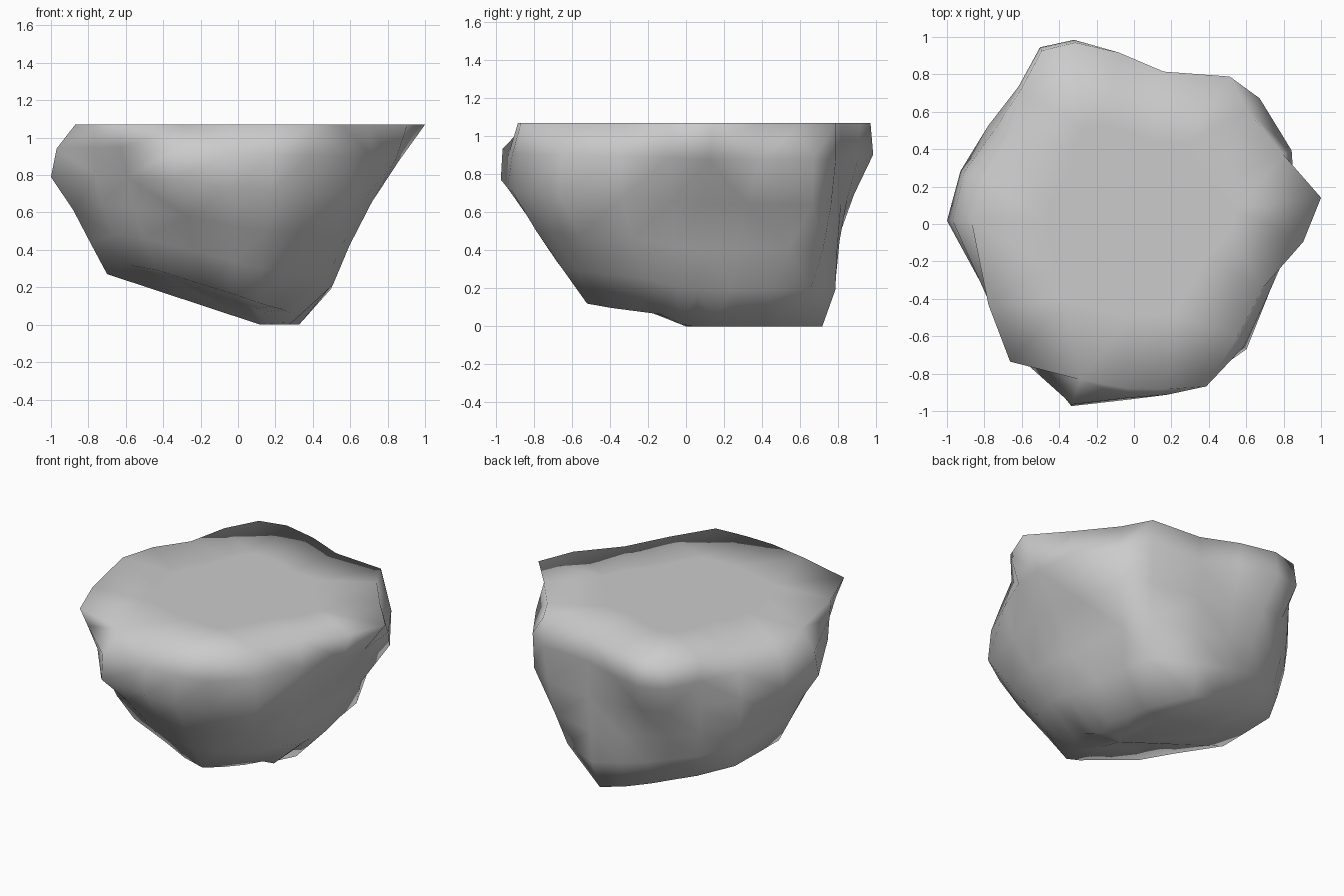
import bpy, bmesh
from math import radians, cos, sin

TOP = 1.07
LEVELS = [1, .82, .6, .38, .18, 0]      # height fractions, rim down to base

# angle around the rock: radius at each level
SPOKES = {
    8:   (1.01, .87, .71, .59, .49, .27),
    25:  (.88, .93, .76, .62, .55, .36),
    45:  (.86, .95, .94, .76, .64, .40),
    57:  (.94, .94, .91, .86, .78, .48),
    79:  (.83, .83, .83, .81, .80, .73),
    95:  (.92, .91, .85, .81, .79, .72),
    108: (1.02, 1.035, .93, .85, .81, .73),
    118: (1.05, 1.07, .98, .90, .82, .74),
    130: (.94, .96, .95, .91, .87, .79),
    146: (.80, .90, .94, .92, .88, .83),
    163: (.84, .95, .97, .89, .80, .73),
    179: (.87, .97, 1.0, .88, .79, .70),
    209: (.89, .88, .87, .83, .76, .66),
    228: (.99, .94, .88, .83, .76, .65),
    251: (.88, 1.02, 1.03, .84, .69, .54),
    268: (.88, .93, .94, .80, .68, .54),
    281: (.90, .93, .93, .80, .66, .53),
    294: (.95, .95, .91, .78, .61, .43),
    312: (.82, .88, .90, .75, .59, .36),
    334: (.77, .81, .76, .64, .53, .31),
    354: (.91, .85, .72, .60, .51, .29),
}


def base_z(x, y):
    """Sloping underside: rises to the left, with a lifted front."""
    front = min(1, max(0, -y * 8)) * .05 + max(0, .13 * (-.03 - y))
    return max(0, .33 * (.12 - x)) + front


bm = bmesh.new()


def ring(k, t, scale=1):
    out = []
    for a, radii in SPOKES.items():
        r = radii[k] * scale
        x, y = r * cos(radians(a)), r * sin(radians(a))
        b = base_z(x, y)
        out.append(bm.verts.new((x, y, b + (TOP - b) * t)))
    return out


def fan(loop, center):
    c = bm.verts.new(center)
    for i in range(len(loop)):
        bm.faces.new((loop[i - 1], loop[i], c))


# flat top rings, rugged walls, underside rings
rings = [ring(0, 1, .55)]
rings += [ring(k, t) for k, t in enumerate(LEVELS)]
rings.append(ring(5, 0, .5))
for a, b in zip(rings, rings[1:]):
    for i in range(len(a)):
        bm.faces.new((a[i - 1], b[i - 1], b[i], a[i]))
fan(rings[0], (0, 0, TOP))
fan(rings[-1], (.12, 0, 0))

bmesh.ops.triangulate(bm, faces=bm.faces[:])
bmesh.ops.recalc_face_normals(bm, faces=bm.faces[:])
for f in bm.faces:
    f.smooth = True

mesh = bpy.data.meshes.new("flat_topped_rock")
bm.to_mesh(mesh)
bm.free()
rock = bpy.data.objects.new("flat_topped_rock", mesh)
bpy.context.collection.objects.link(rock)
